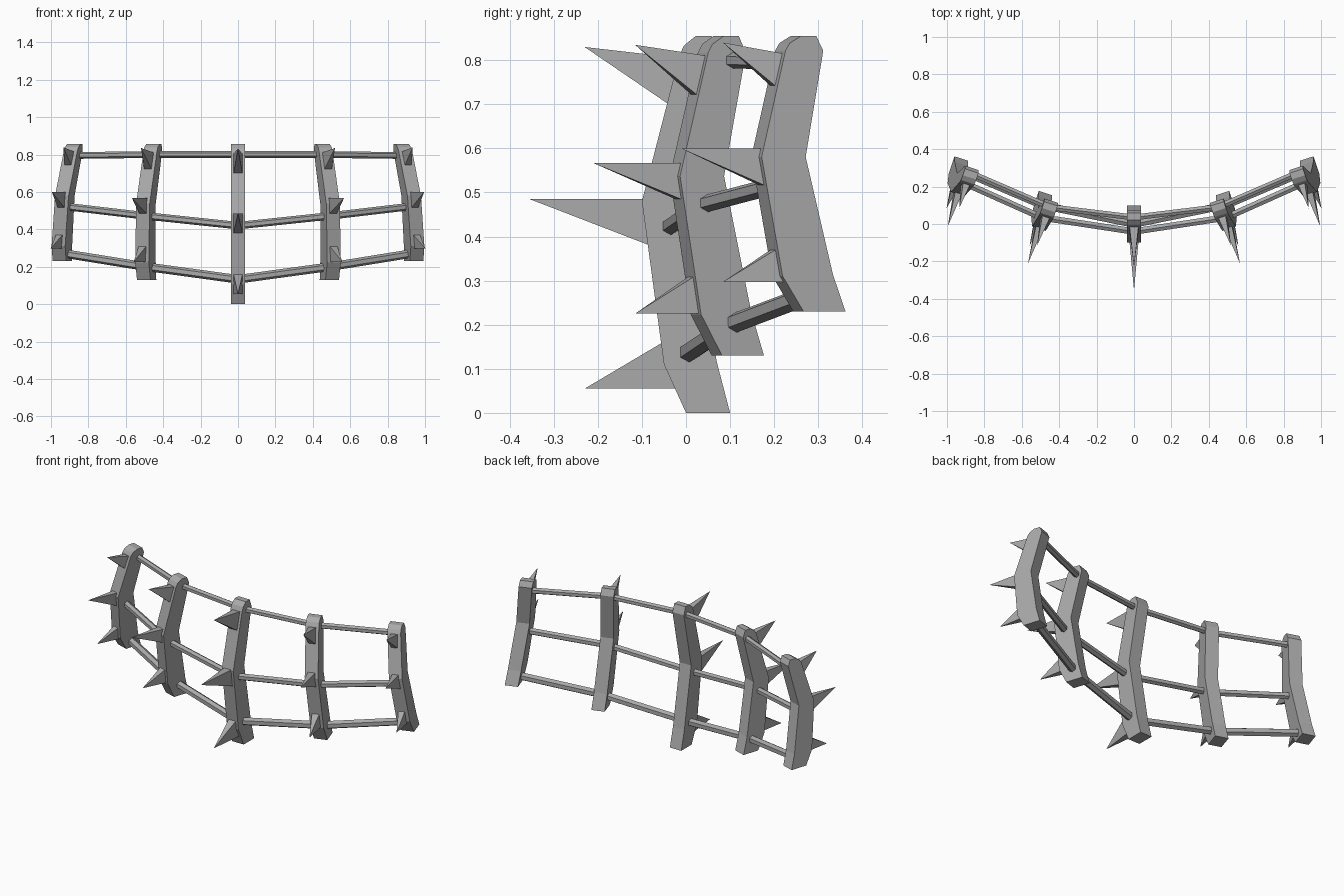
import bpy, bmesh, math
from mathutils import Vector

cube = bpy.data.objects.get("Cube")
if cube:
    bpy.data.objects.remove(cube, do_unlink=True)

grey = bpy.data.materials.new("iron grey")
grey.use_nodes = True
colour = (0.4, 0.4, 0.4, 1)
grey.diffuse_color = colour
grey.node_tree.nodes["Principled BSDF"].inputs["Base Color"].default_value = colour

# Post silhouette as (depth, height): front edge going up, back edge coming down
FRONT = [(0, 0), (-.05, .11), (-.10, .48), (-.015, .81), (-.005, .833), (.022, .855)]
BACK = [(.058, .855), (.075, .81), (.005, .48), (.07, .115), (.10, 0)]
HEIGHT = .855
HALF_WIDTH = .038

# Each post: place, turn, inward lean, top shift, spike bases and tips, rod anchors
POSTS = [
    dict(name="centre", x=0, y=0, z=0, turn=0, lean=0, shift=0, half=.024,
         bases=[(.055, .16), (.38, .485), (.70, .805)], tips=[-.23, -.355, -.23],
         rods=[(0, .0, .133), (0, -.04, .42), (0, .035, .80)]),
    dict(name="middle", x=.504, y=.07, z=.13, turn=18, lean=.065, shift=-.018, half=.021,
         bases=[(.225, .31), (.483, .567), (.72, .81)], tips=[-.195, -.295, -.195],
         rods=[(.49, .10, .20), (.495, .035, .472), (.45, .09, .80)]),
    dict(name="outer", x=.955, y=.255, z=.23, turn=18, lean=.125, shift=-.028, half=.019,
         bases=[(.297, .372), (.515, .60), (.74, .815)], tips=[-.18, -.28, -.18],
         rods=[(.925, .285, .27), (.92, .225, .522), (.855, .265, .795)]),
]
LEVELS = ["lower", "middle", "upper"]
TIP_RISE = [0, 0, .025]
ROD_RADIUS = [.023, .02, .018]


def make_object(name, bm):
    bmesh.ops.recalc_face_normals(bm, faces=bm.faces)
    mesh = bpy.data.meshes.new(name)
    bm.to_mesh(mesh)
    bm.free()
    mesh.materials.append(grey)
    bpy.context.collection.objects.link(bpy.data.objects.new(name, mesh))


def place(post, side, u, d, z):
    """Turn and lean a point given across, along and up the post."""
    a = math.radians(post["turn"])
    x = post["x"] + u * math.cos(a) - d * math.sin(a) - post["lean"] * (z - post["z"])
    return Vector((side * x, post["y"] + u * math.sin(a) + d * math.cos(a), z))


def fit(post, points):
    """Squeeze the silhouette to the height of this post."""
    k = (HEIGHT - post["z"]) / HEIGHT
    return [(d + (post["shift"] if z > .6 else 0), post["z"] + z * k) for d, z in points]


def front_depth(post, z):
    edge = fit(post, FRONT)
    for (d0, z0), (d1, z1) in zip(edge, edge[1:]):
        if z <= z1:
            return d0 + (d1 - d0) * (z - z0) / (z1 - z0)
    return edge[-1][0]


# Bent upright slab
def build_post(post, side, label):
    bm = bmesh.new()
    outline = fit(post, FRONT + BACK)
    rings = [[bm.verts.new(place(post, side, u, d, z)) for d, z in outline]
             for u in (-HALF_WIDTH, HALF_WIDTH)]
    n = len(outline)
    for i in range(n):
        j = (i + 1) % n
        bm.faces.new((rings[0][i], rings[0][j], rings[1][j], rings[1][i]))
    for ring in rings:
        bm.faces.new(ring)
    make_object(label + "_post", bm)


# Four-sided spike standing on the front of a post
def build_spike(post, side, level, label):
    low, high = post["bases"][level]
    tip_z = (low if level == 0 else high) + TIP_RISE[level]
    w = post["half"]
    bm = bmesh.new()
    base = [bm.verts.new(place(post, side, u, front_depth(post, z) + .004, z))
            for u, z in ((-w, low), (w, low), (w, high), (-w, high))]
    tip = bm.verts.new(place(post, side, 0, post["tips"][level], tip_z))
    bm.faces.new(base)
    for i in range(4):
        bm.faces.new((base[i], base[(i + 1) % 4], tip))
    make_object(f"{label}_{LEVELS[level]}_spike", bm)


# Six-sided rod between two neighbouring posts
def build_rod(start, end, radius, name):
    bm = bmesh.new()
    axis = end - start
    bmesh.ops.create_cone(bm, cap_ends=True, segments=6, radius1=radius,
                          radius2=radius, depth=axis.length)
    turn = axis.to_track_quat('Z', 'Y').to_matrix()
    bmesh.ops.rotate(bm, verts=bm.verts, matrix=turn)
    bmesh.ops.translate(bm, verts=bm.verts, vec=(start + end) / 2)
    make_object(name, bm)


for i, post in enumerate(POSTS):
    for side, word in ((1, "left"), (-1, "right")):
        if i == 0 and side < 0:
            continue
        label = post["name"] if i == 0 else f"{word}_{post['name']}"
        build_post(post, side, label)
        for level in range(3):
            build_spike(post, side, level, label)
            if i:
                ends = [Vector((side * x, y, z)) for x, y, z in
                        (POSTS[i - 1]["rods"][level], post["rods"][level])]
                build_rod(*ends, ROD_RADIUS[level], f"{label}_{LEVELS[level]}_rod")
